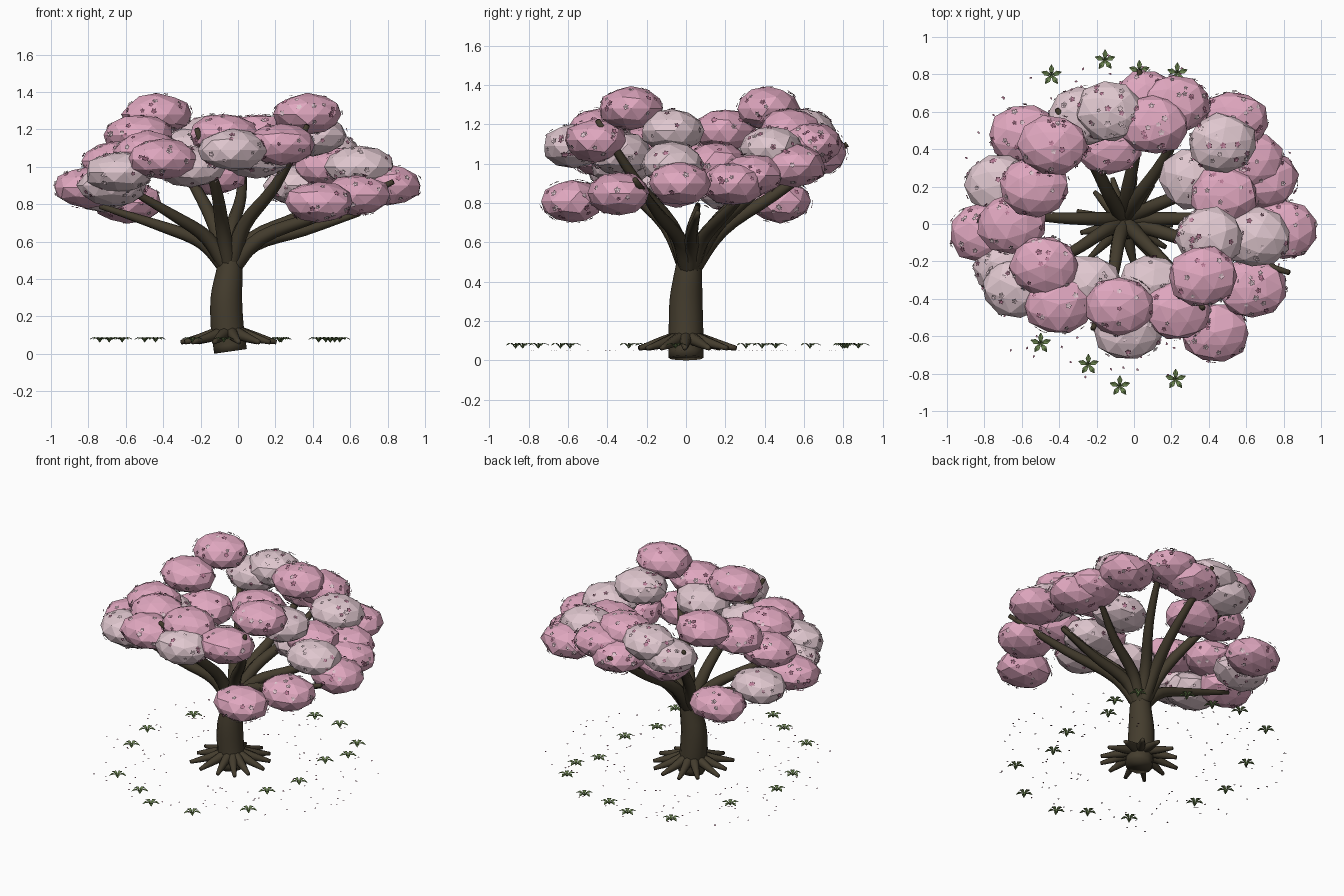
import bpy, bmesh, math, random
from mathutils import Vector, Matrix

if "Cube" in bpy.data.objects:
    bpy.data.objects.remove(bpy.data.objects["Cube"])

random.seed(7)


def material(name, rgb):
    m = bpy.data.materials.new(name)
    m.diffuse_color = (*rgb, 1)
    m.use_nodes = True
    m.node_tree.nodes["Principled BSDF"].inputs["Base Color"].default_value = m.diffuse_color
    return m


BARK = material("dark bark", (0.058, 0.046, 0.027))
PINK = material("blossom pink", (0.74, 0.385, 0.52))
PALE = material("pale blossom", (0.74, 0.57, 0.62))
ROSE = material("rose petal", (0.48, 0.19, 0.30))
LEAF = material("leaf green", (0.14, 0.22, 0.075))


def finish(name, bm, mat, smooth=False):
    me = bpy.data.meshes.new(name)
    bm.to_mesh(me)
    bm.free()
    me.materials.append(mat)
    for p in me.polygons:
        p.use_smooth = smooth
    ob = bpy.data.objects.new(name, me)
    bpy.context.collection.objects.link(ob)
    return ob


def smooth_path(pts, steps=4):
    """Catmull-Rom interpolation of (x, y, z, radius) points."""
    p = [Vector(q) for q in pts]
    p = [2 * p[0] - p[1]] + p + [2 * p[-1] - p[-2]]
    out = []
    for i in range(1, len(p) - 2):
        a, b, c, d = p[i - 1:i + 3]
        for s in range(steps):
            t = s / steps
            out.append(0.5 * (2 * b + (c - a) * t + (2 * a - 5 * b + 4 * c - d) * t * t
                              + (3 * b - a - 3 * c + d) * t ** 3))
    return out + [p[-2]]


def tube(bm, pts, sides=10):
    path = smooth_path(pts)
    rings = []
    for i, q in enumerate(path):
        tan = (path[min(i + 1, len(path) - 1)] - path[max(i - 1, 0)]).to_3d().normalized()
        ref = Vector((0, 1, 0)) if abs(tan.y) < 0.9 else Vector((1, 0, 0))
        u = tan.cross(ref).normalized()
        v = tan.cross(u)
        rings.append([bm.verts.new(q.to_3d() + q.w * (u * math.cos(a) + v * math.sin(a)))
                      for a in (2 * math.pi * k / sides for k in range(sides))])
    for r, s in zip(rings, rings[1:]):
        for k in range(sides):
            bm.faces.new((r[k], r[(k + 1) % sides], s[(k + 1) % sides], s[k]))
    bm.faces.new(rings[0][::-1])
    bm.faces.new(rings[-1])
    bmesh.ops.recalc_face_normals(bm, faces=bm.faces)


# Trunk
bm = bmesh.new()
tube(bm, [(-.04, 0, .013, .088), (-.058, 0, .15, .088), (-.062, 0, .3, .084),
          (-.047, .01, .43, .072), (-.04, .02, .54, .058)], 12)
finish("trunk", bm, BARK, True)

# Roots fanned around the trunk foot
bm = bmesh.new()
for i in range(13):
    a = 2 * math.pi * (i + random.uniform(-.15, .15)) / 13
    c, s, r = math.cos(a), math.sin(a), random.uniform(.24, .28)
    tube(bm, [(-.045 + c * .04, s * .04, .118, .034), (-.045 + c * .14, s * .14, .09, .026),
              (-.04 + c * r, s * r, .062, .012)], 8)
finish("roots", bm, BARK, True)

# Branches spreading like an open umbrella
bm = bmesh.new()
for x, y, z in [(.83, -.26, .92), (.37, -.45, 1.22), (-.22, -.56, 1.2), (-.62, -.28, .90),
                (-.74, .06, .79), (-.41, .61, 1.18), (.03, .82, 1.1), (.30, .64, 1.13),
                (.6, .35, .9), (.65, .06, .75)]:
    rise = z - .5
    tube(bm, [(-.045, .015, .44, .045),
              (-.04 + x * .2, .015 + y * .2, .53 + rise * .22, .038),
              (x * .55, y * .55, .53 + rise * .52, .029),
              (x, y, z, .014)], 8)
finish("branches", bm, BARK, True)

# Foliage clumps: x, y, z, grouped by colour
PINKS = [(.11, .53, 1.17), (.07, .66, 1.05), (.22, .64, 1.10), (-.43, .42, 1.28),
         (-.59, .48, .81), (-.53, .20, 1.17), (-.65, 0, 1.03), (-.805, -.05, .89),
         (-.48, -.22, 1.08), (-.40, -.43, 1.04), (-.075, -.44, 1.175), (.23, -.46, 1.12),
         (.37, -.28, 1.28), (.43, -.58, .81), (.63, -.34, .85), (.80, -.03, .90),
         (.48, .15, 1.0), (.69, .24, .90), (.62, .33, .94), (.53, .55, .99),
         (-.13, .42, .96)]
PALES = [(-.13, .60, 1.17), (-.27, .575, 1.10), (-.72, .21, .87), (-.63, -.34, .97),
         (-.67, -.23, .90), (-.25, -.33, 1.0), (-.03, -.57, 1.09), (.1, -.33, 1.05),
         (.40, -.07, 1.17), (.65, -.07, 1.0), (.32, .24, .90), (.47, .43, 1.08)]
SIZE = Vector((.191, .165, .113))
clumps = [(Vector(c), PINK) for c in PINKS] + [(Vector(c), PALE) for c in PALES]
for n, (c, mat) in enumerate(clumps):
    bm = bmesh.new()
    bmesh.ops.create_icosphere(bm, subdivisions=2, radius=1)
    turn = Matrix.Rotation(random.uniform(0, 6.28), 3, 'Z')
    for v in bm.verts:
        v.co = c + (turn @ v.co) * SIZE * random.uniform(.93, 1.03)
    finish(f"foliage_clump_{n + 1}", bm, mat)


def petal(bm, base, along, side, length, width):
    """Flat kite-shaped petal facing upwards."""
    pts = (base, base + along * length * .6 - side * width, base + along * length,
           base + along * length * .6 + side * width)
    bm.faces.new([bm.verts.new(p) for p in pts])


def flower(bm, centre, normal, size):
    u = normal.orthogonal().normalized()
    v = normal.cross(u)
    spin = random.uniform(0, 6.28)
    for k in range(5):
        a = spin + k * 2 * math.pi / 5
        d = u * math.cos(a) + v * math.sin(a)
        petal(bm, centre, (d + normal * .25).normalized(), normal.cross(d), size, size * .35)


# Small blossoms over the exposed clump surfaces
blossoms = {ROSE: bmesh.new(), PALE: bmesh.new()}
for c, mat in clumps:
    for k in range(36):
        d = Vector([random.gauss(0, 1) for _ in range(3)]).normalized()
        p = c + d * SIZE * .98
        hidden = any(o is not c and Vector([(p[i] - o[i]) / SIZE[i] for i in range(3)]).length < 1
                     for o, _ in clumps)
        if not hidden:
            normal = Vector([d[i] / SIZE[i] for i in range(3)]).normalized()
            flower(blossoms[ROSE if k % 2 else PALE], p, normal, random.uniform(.012, .02))
finish("rose_blossoms", blossoms[ROSE], ROSE)
finish("pale_blossoms", blossoms[PALE], PALE)

# Fallen petals on the ground
bm = bmesh.new()
for _ in range(150):
    a, r = random.uniform(0, 6.28), random.uniform(.42, .95)
    t = random.uniform(0, 6.28)
    petal(bm, Vector((r * math.cos(a) - .03, r * math.sin(a), .052)),
          Vector((math.cos(t), math.sin(t), .05)), Vector((-math.sin(t), math.cos(t), 0)), .018, .006)
finish("fallen_petals", bm, ROSE)

# Ground plants: angle in degrees and radius, each with five drooping leaves
bm = bmesh.new()
for deg, r in [(119, .91), (100, .89), (88, .82), (74, .84), (52, .80), (40, .71), (33, .56),
               (354, .52), (326, .52), (310, .77), (285, .86), (265, .87), (252, .79),
               (232, .81), (197, .72), (177, .74), (148, .73)]:
    a = math.radians(deg)
    o = Vector((r * math.cos(a), r * math.sin(a), .056))
    for k in range(5):
        t = math.pi / 2 + k * 2 * math.pi / 5
        d, s = Vector((math.cos(t), math.sin(t), 0)), Vector((-math.sin(t), math.cos(t), 0))
        rows = [(0, .004, .002), (.016, .024, .009), (.034, .03, .014), (.056, .02, .002)]
        strip = [[bm.verts.new(o + d * l + Vector((0, 0, h + e)) + s * w * q)
                  for q, e in ((-1, .003), (0, 0), (1, .003))] for l, h, w in rows]
        for f, g in zip(strip, strip[1:]):
            for q in range(2):
                bm.faces.new((f[q], g[q], g[q + 1], f[q + 1]))
finish("ground_plants", bm, LEAF)
